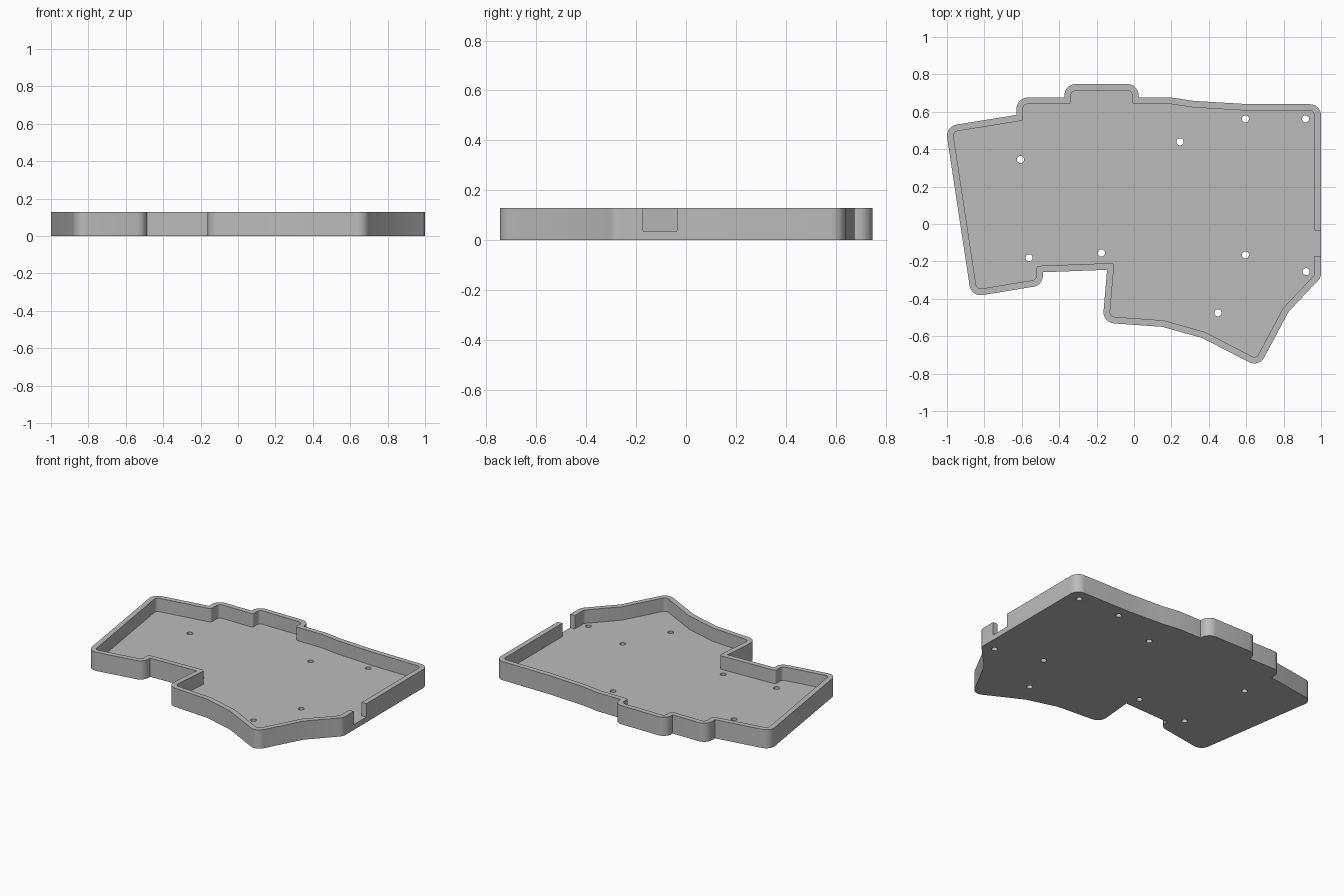
import bpy, bmesh, math
from mathutils import Vector

cube = bpy.data.objects.get("Cube")
if cube:
    bpy.data.objects.remove(cube, do_unlink=True)

HEIGHT, FLOOR, WALL, CORNER = 0.128, 0.036, 0.035, 0.06

# Case outline corners, counter-clockwise from the front left
OUTLINE = [Vector(p) for p in (
    (-0.87, -0.39), (-0.487, -0.327), (-0.487, -0.258), (-0.144, -0.245),
    (-0.168, -0.527), (0.152, -0.55), (0.366, -0.61), (0.668, -0.766),
    (0.826, -0.47), (1.0, -0.285), (1.0, 0.64), (0.59, 0.642),
    (0.32, 0.658), (0.2, 0.676), (0.025, 0.676), (0.025, 0.748),
    (-0.372, 0.748), (-0.372, 0.676), (-0.628, 0.676), (-0.628, 0.583),
    (-1.008, 0.522))]

SCREW_HOLES = [(-0.607, 0.345), (-0.561, -0.181), (-0.174, -0.155),
               (0.246, 0.439), (0.596, 0.562), (0.917, 0.562),
               (0.596, -0.165), (0.92, -0.255), (0.449, -0.475)]


def neighbours(pts):
    """Each corner with its incoming and outgoing edge directions."""
    for i, p in enumerate(pts):
        a = (p - pts[i - 1]).normalized()
        b = (pts[(i + 1) % len(pts)] - p).normalized()
        yield p, a, b


def inset(pts, d):
    """Move every edge inward by d, with mitred corners."""
    out = []
    for p, a, b in neighbours(pts):
        n = Vector((-a.y, a.x)) + Vector((-b.y, b.x))
        out.append(p + n * (2 * d / n.length_squared))
    return out


def rounded(pts, convex, concave, steps=8):
    """Replace strong corners with arcs; gentle bends stay as they are."""
    out = []
    for p, a, b in neighbours(pts):
        turn = a.angle_signed(b) * -1
        r = convex if turn > 0 else concave
        if abs(turn) < math.radians(28) or r == 0:
            out.append(p)
            continue
        side = math.copysign(1, turn)
        start = p - a * r * math.tan(abs(turn) / 2)
        normal = Vector((-a.y, a.x)) * side
        for k in range(steps + 1):
            t = abs(turn) * k / steps
            out.append(start + a * r * math.sin(t)
                       + normal * r * (1 - math.cos(t)))
    return out


def prism(name, pts, z0, z1):
    """Extrude a closed outline between two heights."""
    bm = bmesh.new()
    base = bm.faces.new([bm.verts.new((p[0], p[1], z0)) for p in pts])
    top = bmesh.ops.extrude_face_region(bm, geom=[base])["geom"]
    bmesh.ops.translate(bm, vec=(0, 0, z1 - z0),
                        verts=[v for v in top if isinstance(v, bmesh.types.BMVert)])
    bmesh.ops.recalc_face_normals(bm, faces=bm.faces)
    mesh = bpy.data.meshes.new(name)
    bm.to_mesh(mesh)
    bm.free()
    obj = bpy.data.objects.new(name, mesh)
    bpy.context.collection.objects.link(obj)
    return obj


def carve(target, cutter):
    """Subtract the cutter from the target and remove the cutter."""
    cutter.hide_render = True
    mod = target.modifiers.new("carve", "BOOLEAN")
    mod.operation, mod.solver, mod.object = "DIFFERENCE", "EXACT", cutter
    bpy.context.view_layer.objects.active = target
    bpy.ops.object.modifier_apply(modifier=mod.name)
    bpy.data.objects.remove(cutter, do_unlink=True)


# Outer body and hollow interior
case = prism("tray_case", rounded(OUTLINE, CORNER, 0), 0, HEIGHT)
carve(case, prism("interior_cutter",
                  rounded(inset(OUTLINE, WALL), CORNER - WALL, 0.015),
                  FLOOR, HEIGHT + 0.1))

# Cable opening in the side wall, level with the floor
carve(case, prism("port_cutter", [(0.95, -0.172), (1.1, -0.172),
                                  (1.1, -0.036), (0.95, -0.036)],
                  FLOOR, HEIGHT + 0.1))

# Screw holes through the floor
for hx, hy in SCREW_HOLES:
    ring = [(hx + 0.019 * math.cos(math.tau * k / 24),
             hy + 0.019 * math.sin(math.tau * k / 24)) for k in range(24)]
    carve(case, prism("hole_cutter", ring, -0.1, FLOOR + 0.05))

# Plain grey plastic
grey = bpy.data.materials.new("grey_plastic")
grey.use_nodes = True
colour = (0.5, 0.5, 0.5, 1)
grey.diffuse_color = colour
grey.node_tree.nodes["Principled BSDF"].inputs["Base Color"].default_value = colour
case.data.materials.clear()
case.data.materials.append(grey)
for poly in case.data.polygons:
    poly.material_index = 0

# Smooth rounded corners, sharp rims
bpy.ops.object.select_all(action="DESELECT")
case.select_set(True)
bpy.context.view_layer.objects.active = case
bpy.ops.object.shade_smooth_by_angle(angle=math.radians(30))
